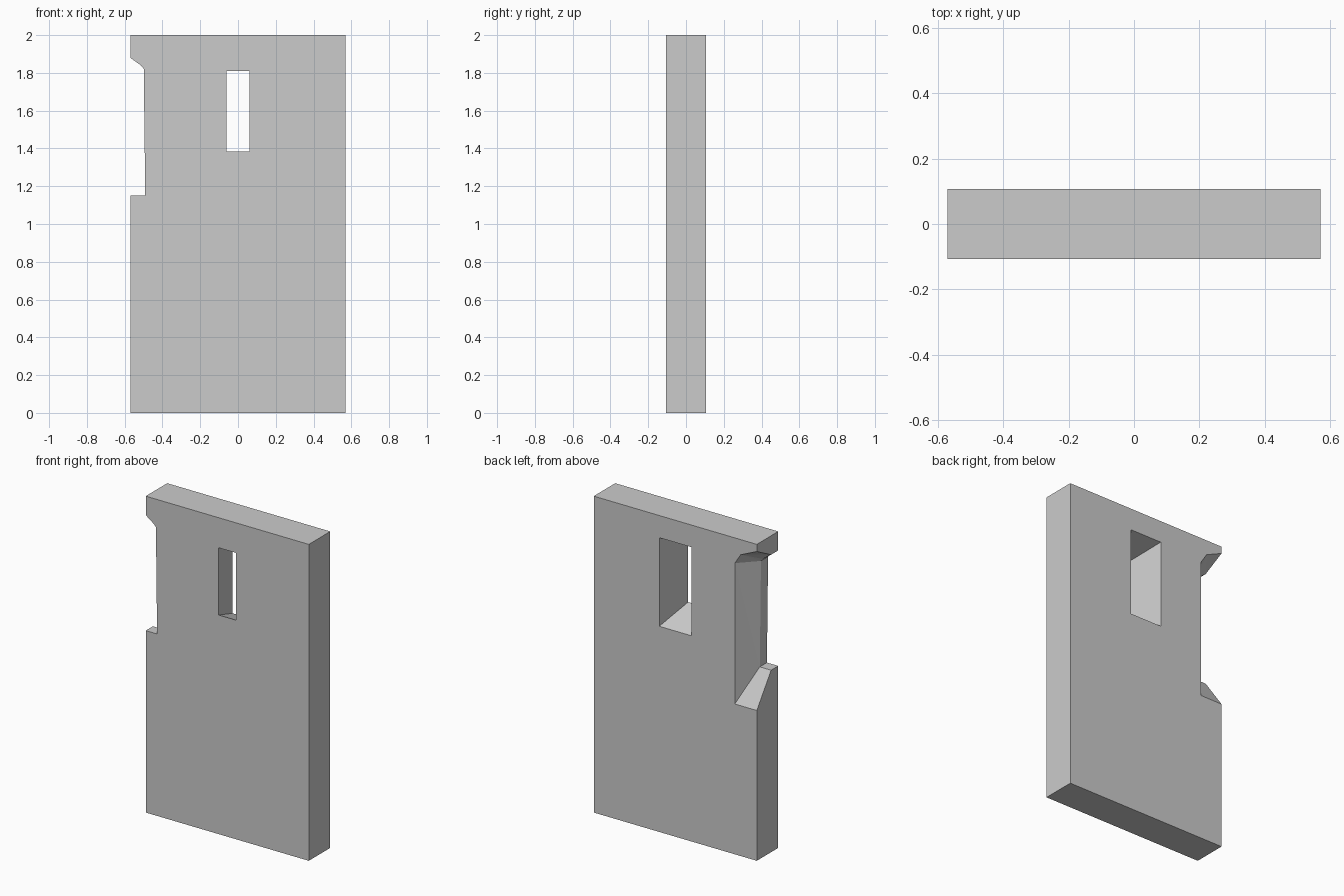
import bpy, bmesh

if "Cube" in bpy.data.objects:
    bpy.data.objects.remove(bpy.data.objects["Cube"])

W, D, H = 0.57, 0.107, 2.0   # half width, half depth, height


def make_object(name, bm):
    bmesh.ops.recalc_face_normals(bm, faces=bm.faces)
    mesh = bpy.data.meshes.new(name)
    bm.to_mesh(mesh)
    bm.free()
    obj = bpy.data.objects.new(name, mesh)
    bpy.context.collection.objects.link(obj)
    return obj


def loft(name, sections):
    """Solid through a list of (y, [(x, z), ...]) sections."""
    bm = bmesh.new()
    rings = [[bm.verts.new((x, y, z)) for x, z in pts] for y, pts in sections]
    n = len(rings[0])
    for a, b in zip(rings, rings[1:]):
        for i in range(n):
            j = (i + 1) % n
            bm.faces.new((a[i], a[j], b[j], b[i]))
    bm.faces.new(rings[0])
    bm.faces.new(rings[-1])
    bmesh.ops.triangulate(bm, faces=bm.faces)
    return make_object(name, bm)


def rect(hx, z0, z1):
    return [(-hx, z0), (hx, z0), (hx, z1), (-hx, z1)]


def notch(points):
    # carry the end points out past the side of the wall
    return [(-0.65, points[0][1])] + points + [(-0.65, points[-1][1])]


# Wall slab
wall = loft("wall_panel", [(-D, rect(W, 0, H)), (D, rect(W, 0, H))])

# Splayed window slit, wider at the back
slit_front, slit_back = rect(0.06, 1.385, 1.81), rect(0.112, 1.30, 1.86)
slit = loft("window_cutter", [(-D - 0.02, slit_front), (-D, slit_front),
                              (D, slit_back), (D + 0.02, slit_back)])

# Half opening on the left edge: straight at the front, splayed at the back
front = notch([(-W, 1.88), (-0.512, 1.838), (-0.499, 1.822), (-0.491, 1.15), (-W, 1.15)])
back = notch([(-W, 1.955), (-0.458, 1.905), (-0.416, 1.84), (-0.416, 0.95), (-W, 0.95)])
side = loft("side_opening_cutter", [(-D - 0.02, front), (-0.036, front),
                                    (D, back), (D + 0.02, back)])

# Cut both openings
bpy.context.view_layer.objects.active = wall
for cutter in (slit, side):
    cutter.hide_render = True
    mod = wall.modifiers.new(cutter.name, 'BOOLEAN')
    mod.operation = 'DIFFERENCE'
    mod.solver = 'EXACT'
    mod.object = cutter
    bpy.ops.object.modifier_apply(modifier=mod.name)
    bpy.data.objects.remove(cutter)
